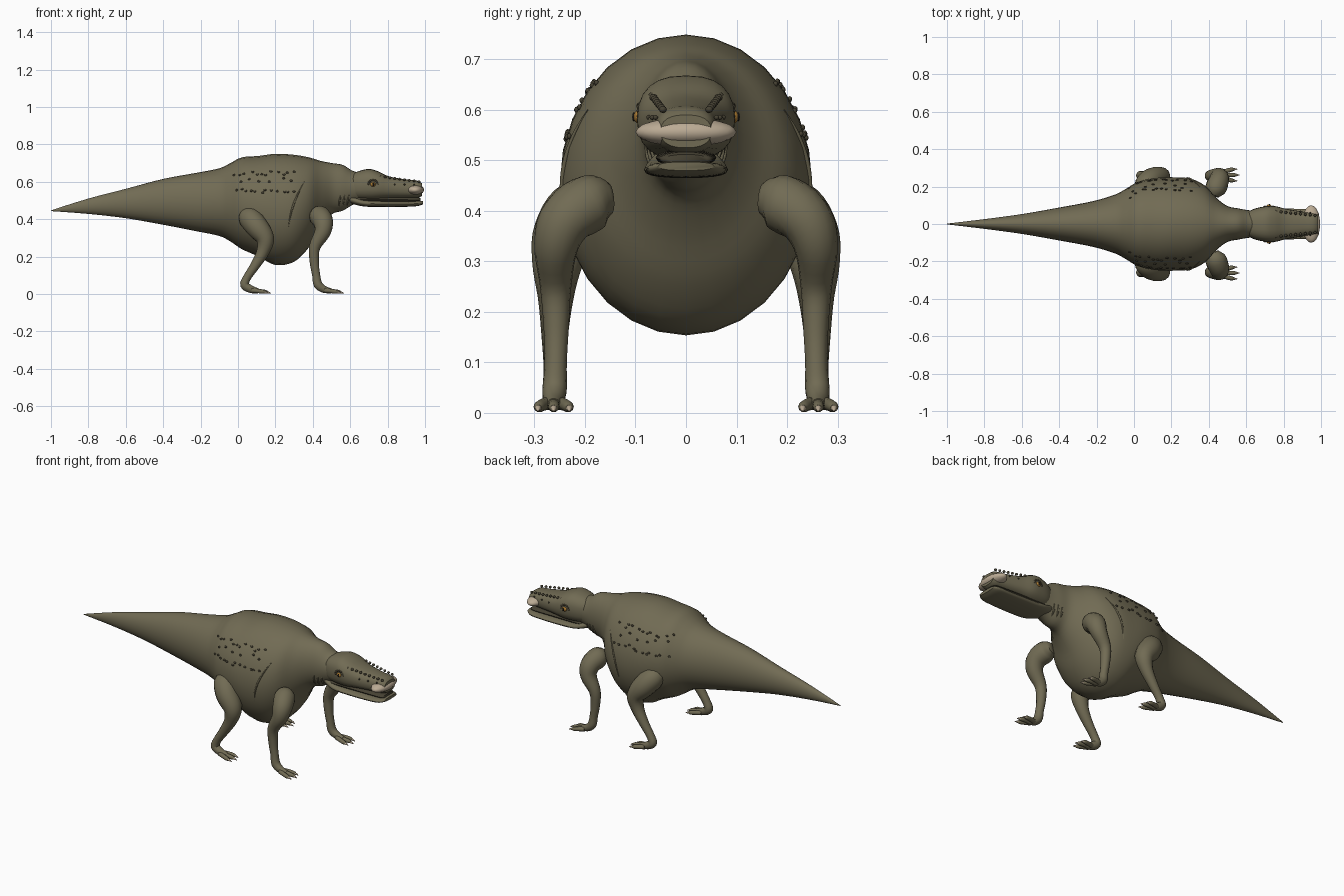
import bpy, bmesh, math, random
from mathutils import Vector, Matrix

random.seed(4)
cube = bpy.data.objects.get("Cube")
if cube:
    bpy.data.objects.remove(cube, do_unlink=True)


def material(name, rgb):
    m = bpy.data.materials.new(name)
    m.use_nodes = True
    m.diffuse_color = (*rgb, 1)
    m.node_tree.nodes["Principled BSDF"].inputs["Base Color"].default_value = (*rgb, 1)
    return m


OLIVE = material("olive skin", (0.165, 0.147, 0.088))
DARK = material("dark scales", (0.06, 0.052, 0.032))
BONE = material("bone", (0.50, 0.41, 0.30))
AMBER = material("amber eye", (0.42, 0.20, 0.03))
BLACK = material("pupil black", (0.01, 0.01, 0.01))


def finish(bm, name, mat):
    bmesh.ops.recalc_face_normals(bm, faces=bm.faces)
    me = bpy.data.meshes.new(name)
    bm.to_mesh(me)
    bm.free()
    ob = bpy.data.objects.new(name, me)
    bpy.context.collection.objects.link(ob)
    me.materials.append(mat)
    bpy.ops.object.select_all(action="DESELECT")
    ob.select_set(True)
    bpy.context.view_layer.objects.active = ob
    bpy.ops.object.shade_smooth_by_angle(angle=math.radians(50))
    return ob


def smooth_path(pts, steps):
    """Catmull-Rom samples through tuples of any length."""
    p = [Vector(q) for q in pts]
    p = [p[0]] + p + [p[-1]]
    out = []
    for i in range(1, len(p) - 2):
        a, b, c, d = p[i - 1:i + 3]
        for k in range(steps):
            t = k / steps
            out.append(0.5 * (2 * b + (c - a) * t + (2 * a - 5 * b + 4 * c - d) * t ** 2
                              + (3 * b - a - 3 * c + d) * t ** 3))
    return out + [p[-2]]


def skin(bm, rings):
    """Bridge rings of points and close both ends."""
    rings = [[bm.verts.new(co) for co in r] for r in rings]
    n = len(rings[0])
    for r, q in zip(rings, rings[1:]):
        for i in range(n):
            bm.faces.new((r[i], r[(i + 1) % n], q[(i + 1) % n], q[i]))
    bm.faces.new(rings[0])
    bm.faces.new(rings[-1])


def spow(v, e):
    return math.copysign(abs(v) ** e, v)


def loft(name, stations, mat, sides=28, power=2.0, steps=4):
    """Stations along x: (x, top, bottom, half width)."""
    bm = bmesh.new()
    rings = []
    for x, top, bot, w in smooth_path(stations, steps):
        ring = []
        for i in range(sides):
            a = math.tau * i / sides
            ring.append((x, w * spow(math.sin(a), 2 / power),
                         (top + bot) / 2 + (top - bot) / 2 * spow(math.cos(a), 2 / power)))
        rings.append(ring)
    skin(bm, rings)
    return finish(bm, name, mat)


def tube(bm, stations, sides=14, steps=4):
    """Stations: (x, y, z, radius)."""
    s = smooth_path(stations, steps)
    c = [Vector(q[:3]) for q in s]
    rings = []
    for i, q in enumerate(s):
        t = (c[min(i + 1, len(c) - 1)] - c[max(i - 1, 0)]).normalized()
        u = (Vector((0, 1, 0)) - t * t.y).normalized()
        v = t.cross(u)
        rings.append([c[i] + q[3] * (u * math.cos(a) + v * math.sin(a))
                      for a in (math.tau * k / sides for k in range(sides))])
    skin(bm, rings)


def blob(bm, centre, size, sub=2):
    m = Matrix.Translation(centre) @ Matrix.Diagonal((*size, 1))
    bmesh.ops.create_icosphere(bm, subdivisions=sub, radius=1, matrix=m)


def ball(name, centre, size, mat):
    bm = bmesh.new()
    blob(bm, centre, size, 3)
    return finish(bm, name, mat)


# Tail, torso and neck in one skin
BODY = [(-1, .447, .443, .002), (-.8, .51, .428, .026), (-.6, .562, .405, .053),
        (-.4, .615, .37, .088), (-.22, .648, .335, .122), (-.1, .672, .31, .158),
        (-.04, .70, .28, .19), (.02, .73, .24, .225), (.11, .738, .20, .245),
        (.2, .749, .155, .25), (.3, .744, .172, .243), (.38, .73, .25, .205),
        (.44, .712, .35, .14), (.5, .70, .425, .096), (.56, .69, .445, .083),
        (.61, .66, .475, .074), (.66, .645, .495, .07)]
loft("body_and_tail", BODY, OLIVE)
SAMPLES = smooth_path(BODY, 6)


def flank(x, z, s):
    """Point on the body surface at x and z."""
    for a, b in zip(SAMPLES, SAMPLES[1:]):
        if a[0] <= x <= b[0]:
            q = a.lerp(b, (x - a[0]) / (b[0] - a[0]))
            h = (z - (q[1] + q[2]) / 2) / ((q[1] - q[2]) / 2)
            return Vector((x, s * q[3] * math.sqrt(max(0, 1 - h * h)), z))


# Head
SKULL = [(.58, .63, .52, .05), (.64, .655, .505, .08), (.70, .668, .50, .094),
         (.75, .655, .502, .096), (.81, .628, .508, .082), (.90, .612, .512, .066),
         (.96, .605, .515, .058), (.985, .59, .525, .05)]
loft("skull", SKULL, OLIVE, 24, 2.5)
JAW = [(.60, .53, .485, .06), (.67, .505, .468, .08), (.78, .497, .465, .083),
       (.90, .495, .466, .08), (.96, .498, .470, .076), (.99, .497, .480, .055)]
loft("lower_jaw", JAW, OLIVE, 20, 2.5)
loft("mouth_lining", [(.64, .525, .485, .06), (.8, .522, .488, .06),
                      (.95, .518, .488, .055), (.975, .512, .492, .045)], DARK, 16)
ball("bone_snout", (.947, 0, .556), (.048, .1, .029), BONE)

scales = bmesh.new()
for s in (-1, 1):
    side = "left" if s > 0 else "right"

    # Eye, pupil and brow scales
    ball(side + "_eye", (.722, s * .092, .586), (.015, .013, .013), AMBER)
    ball(side + "_pupil", (.724, s * .1035, .586), (.005, .003, .009), BLACK)
    for k in range(7):
        a = math.pi * k / 6
        blob(scales, (.722 + .024 * math.cos(a), s * .091, .588 + .021 * math.sin(a)),
             (.007, .007, .006))

    # Snout scales
    for k in range(9):
        x = .76 + k * .026
        w = .086 - (x - .76) * .13
        blob(scales, (x, s * w * .78, .628 - (x - .76) * .13), (.008, .008, .007))
        if k % 2:
            blob(scales, (x, s * w * .97, .585), (.005, .005, .005))

    # Flank scales in broken rows
    for row, count in ((.645, 12), (.61, 6), (.553, 12)):
        for k in range(count):
            x = -.03 + .34 * (k + random.uniform(.1, .9)) / count
            p = flank(x, row + random.uniform(-.012, .012), s)
            blob(scales, p, (.008, .005, .006))

    # Flank crease and throat folds
    folds = bmesh.new()
    lines = [((.27, .36), (.355, .60), .05, 8)]
    lines += [((.54 + k * .022, .47), (.55 + k * .022, .53), .005, 4) for k in range(3)]
    for (x0, z0), (x1, z1), bow, n in lines:
        pts = []
        for k in range(n + 1):
            t = k / n
            x = x0 + (x1 - x0) * t - bow * .3 * math.sin(math.pi * t)
            p = flank(x, z0 + (z1 - z0) * t, s)
            pts.append((*p, .001 + .004 * math.sin(math.pi * t)))
        tube(folds, pts, 8, 2)
    finish(folds, side + "_skin_folds", OLIVE)

    # Legs with feet, toes and claws
    limbs = {
        "front": [(.425, .15, .425, .03), (.435, .185, .418, .056), (.455, .235, .385, .054),
                  (.452, .257, .33, .044), (.41, .258, .25, .031), (.408, .257, .17, .025),
                  (.418, .258, .10, .022), (.428, .26, .05, .024), (.46, .262, .025, .02),
                  (.50, .262, .016, .013)],
        "hind": [(.045, .17, .42, .035), (.06, .205, .408, .06), (.10, .24, .36, .062),
                 (.145, .255, .295, .05), (.133, .258, .225, .035), (.09, .26, .15, .026),
                 (.05, .26, .09, .022), (.035, .26, .048, .024), (.07, .262, .025, .021),
                 (.11, .262, .016, .013)]}
    for limb, path in limbs.items():
        bm = bmesh.new()
        tube(bm, [(x, s * y, z, r) for x, y, z, r in path])
        claws = bmesh.new()
        x0 = path[-1][0]
        for d in (-1, 0, 1):
            reach = .012 if d == 0 else 0
            y = path[-1][1]
            tube(bm, [(x0 - .035, s * (y + d * .012), .019, .013),
                      (x0 - .005, s * (y + d * .022), .016, .012),
                      (x0 + .022 + reach, s * (y + d * .029), .012, .011),
                      (x0 + .036 + reach, s * (y + d * .030), .010, .006)], 10, 3)
            tube(claws, [(x0 + .026 + reach, s * (y + d * .030), .011, .008),
                         (x0 + .042 + reach, s * (y + d * .031), .008, .005),
                         (x0 + .054 + reach, s * (y + d * .031), .003, .001)], 8, 2)
        finish(bm, f"{side}_{limb}_leg", OLIVE)
        finish(claws, f"{side}_{limb}_claws", BONE)

finish(scales, "raised_scales", DARK)
